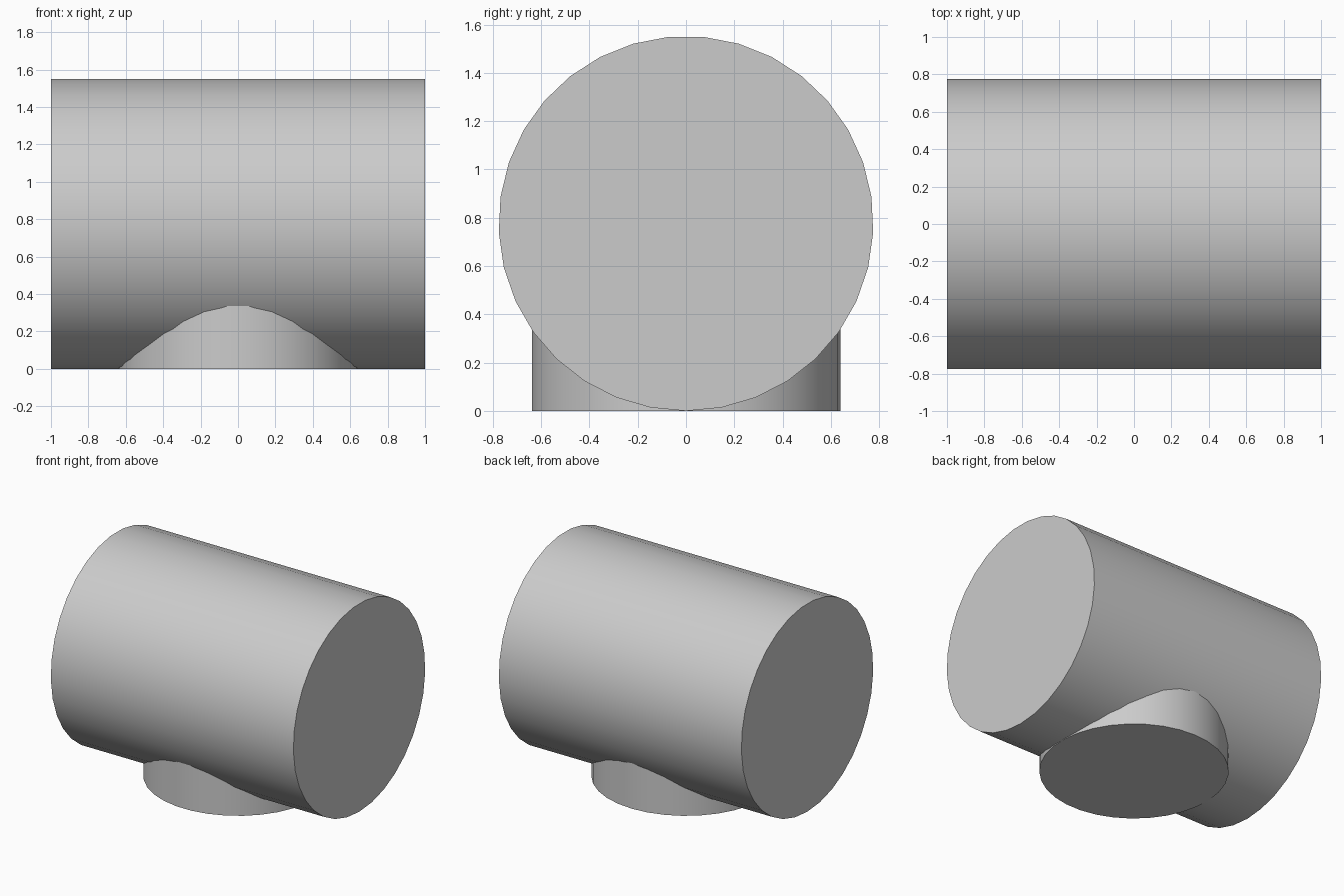
import bpy
from math import pi, radians

cube = bpy.data.objects.get("Cube")
if cube:
    bpy.data.objects.remove(cube, do_unlink=True)

SIDES = 33
BODY_RADIUS = 0.776
STUB_RADIUS = 0.64
STUB_HEIGHT = 0.5

# One plain grey for everything
GREY = (0.6, 0.6, 0.6, 1.0)
grey = bpy.data.materials.new("plain grey")
grey.diffuse_color = GREY
grey.use_nodes = True
shader = next(n for n in grey.node_tree.nodes if n.type == "BSDF_PRINCIPLED")
shader.inputs["Base Color"].default_value = GREY


def cylinder(name, radius, depth, location, rotation):
    """Smooth-sided capped cylinder with crisp rims."""
    bpy.ops.mesh.primitive_cylinder_add(
        vertices=SIDES, radius=radius, depth=depth,
        location=location, rotation=rotation)
    obj = bpy.context.object
    obj.name = name
    obj.data.materials.append(grey)
    bpy.ops.object.transform_apply(location=True, rotation=True, scale=True)
    bpy.ops.object.shade_smooth_by_angle(angle=radians(30))
    return obj


# Main barrel lying along x, with one side vertex at the very bottom
cylinder("main_barrel", BODY_RADIUS, 2.0, (0, 0, BODY_RADIUS),
         (pi / 2, 0, pi / 2))
barrel = bpy.context.object
# Turn the barrel so its single lowest vertex line rests on the ground
lowest = min(v.co.z for v in barrel.data.vertices)
if lowest > 0.001:
    for v in barrel.data.vertices:
        v.co.z = 2 * BODY_RADIUS - v.co.z

# Upright round stub below, its top buried in the barrel
cylinder("base_stub", STUB_RADIUS, STUB_HEIGHT, (0, 0, STUB_HEIGHT / 2),
         (0, 0, 0))
